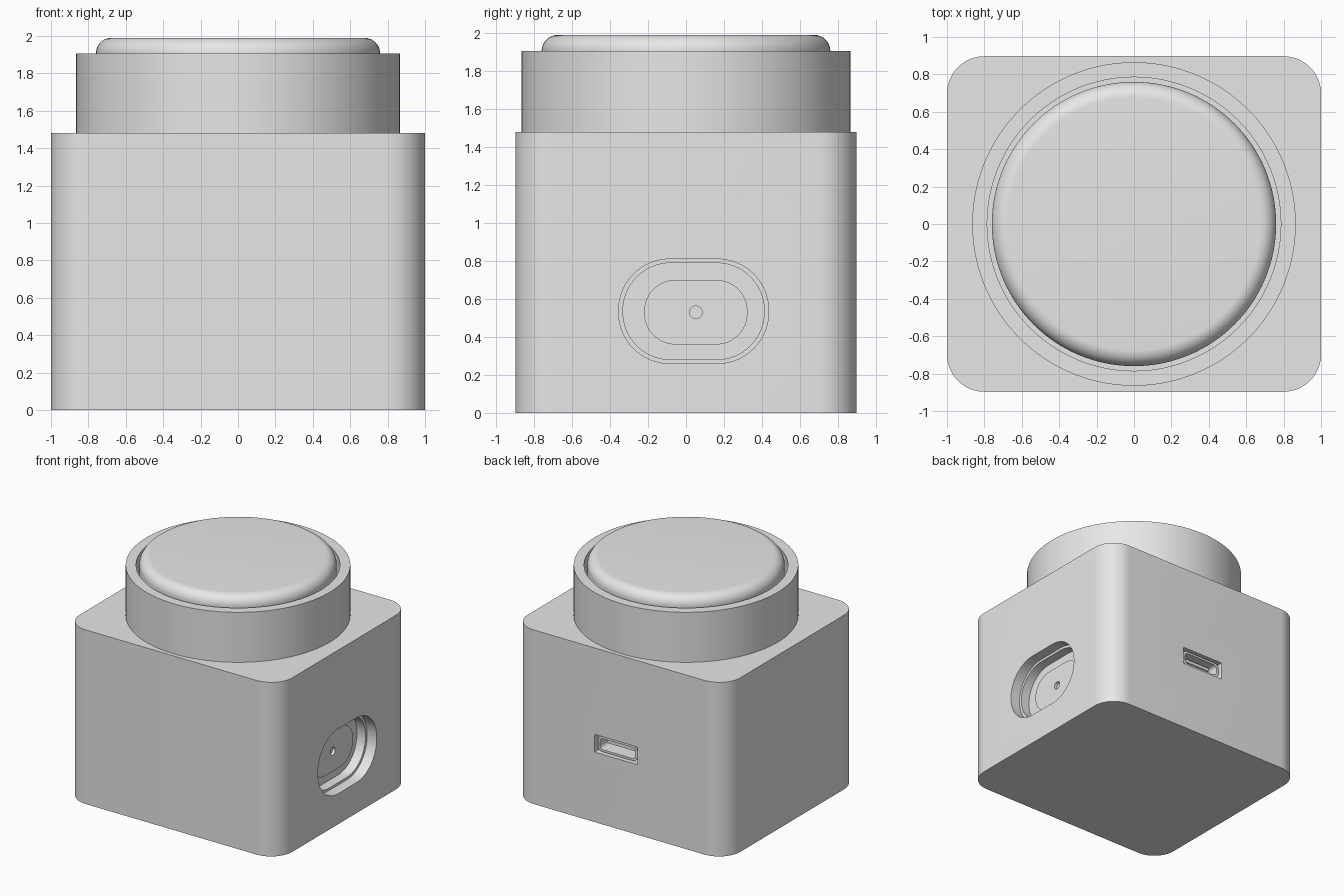
import bpy, bmesh, math
from mathutils import Vector

cube = bpy.data.objects.get("Cube")
if cube:
    bpy.data.objects.remove(cube, do_unlink=True)

grey = bpy.data.materials.new("light_grey")
grey.use_nodes = True
grey.diffuse_color = (0.8, 0.8, 0.8, 1)
grey.node_tree.nodes["Principled BSDF"].inputs["Base Color"].default_value = (0.8, 0.8, 0.8, 1)

# How an outline (u, v) and a depth w map to space for each extrusion axis
AXES = {
    "x": lambda u, v, w: Vector((w, u, v)),
    "y": lambda u, v, w: Vector((u, w, v)),
    "z": lambda u, v, w: Vector((u, v, w)),
}


def make_object(name, bm):
    bmesh.ops.recalc_face_normals(bm, faces=bm.faces)
    mesh = bpy.data.meshes.new(name)
    bm.to_mesh(mesh)
    bm.free()
    mesh.materials.append(grey)
    obj = bpy.data.objects.new(name, mesh)
    bpy.context.collection.objects.link(obj)
    return obj


def rounded_outline(cu, cv, hu, hv, r, seg=16):
    points = []
    for k, (su, sv) in enumerate([(1, 1), (-1, 1), (-1, -1), (1, -1)]):
        for i in range(seg + 1):
            a = (k + i / seg) * math.pi / 2
            points.append((cu + su * (hu - r) + r * math.cos(a),
                           cv + sv * (hv - r) + r * math.sin(a)))
    return points


def prism(name, axis, outline, low, high):
    bm = bmesh.new()
    place = AXES[axis]
    face = bm.faces.new([bm.verts.new(place(u, v, low)) for u, v in outline])
    ext = bmesh.ops.extrude_face_region(bm, geom=[face], use_keep_orig=True)
    verts = [g for g in ext["geom"] if isinstance(g, bmesh.types.BMVert)]
    bmesh.ops.translate(bm, verts=verts, vec=place(0, 0, high - low))
    return make_object(name, bm)


def lathe(name, profile, steps=128):
    bm = bmesh.new()
    verts = [bm.verts.new((r, 0, z)) for r, z in profile]
    edges = [bm.edges.new(pair) for pair in zip(verts, verts[1:])]
    bmesh.ops.spin(bm, geom=verts + edges, axis=(0, 0, 1), cent=(0, 0, 0),
                   angle=2 * math.pi, steps=steps)
    bmesh.ops.remove_doubles(bm, verts=bm.verts, dist=0.0001)
    return make_object(name, bm)


def cut(target, cutter):
    mod = target.modifiers.new("cut", "BOOLEAN")
    mod.operation = "DIFFERENCE"
    mod.solver = "EXACT"
    mod.object = cutter
    bpy.context.view_layer.objects.active = target
    bpy.ops.object.modifier_apply(modifier=mod.name)
    bpy.data.objects.remove(cutter, do_unlink=True)


# Body: rounded box with a stepped side recess and a rear socket pocket
BY, BZ = 0.04, 0.535
body = prism("body", "z", rounded_outline(0, 0, 1, 0.897, 0.2), 0, 1.48)
cut(body, prism("recess_cutter", "x", rounded_outline(BY, BZ, 0.395, 0.275, 0.27), 0.91, 1.1))
cut(body, prism("step_cutter", "x", rounded_outline(BY, BZ, 0.372, 0.254, 0.25), 0.83, 1.05))
SX, SZ = 0.03, 0.67
cut(body, prism("pocket_cutter", "y", rounded_outline(SX, SZ, 0.2, 0.075, 0.005, 2), 0.68, 1))

# Side button with a small pin hole
button = prism("side_button", "x", rounded_outline(0.052, 0.53, 0.272, 0.17, 0.165), 0.8, 0.855)
cut(button, prism("pin_cutter", "x", rounded_outline(0.052, 0.53, 0.033, 0.033, 0.0329, 8), 0.815, 0.9))

# Rear socket: metal shell with a tongue inside
shell = prism("socket_shell", "y", rounded_outline(SX, SZ, 0.185, 0.065, 0.04, 8), 0.66, 0.875)
cut(shell, prism("shell_cutter", "y", rounded_outline(SX, SZ, 0.165, 0.047, 0.03, 8), 0.7, 1))
tongue = prism("socket_tongue", "y", rounded_outline(SX, SZ + 0.01, 0.125, 0.014, 0.006, 4), 0.69, 0.83)

# Collar around the top
collar = lathe("top_collar", [(0.865, 1.47), (0.865, 1.905), (0.785, 1.905),
                              (0.785, 1.47), (0.865, 1.47)])

# Large push cap with a rounded rim
F = 0.085
rim = [(0.76 - F + F * math.cos(i * math.pi / 24), 1.905 + F * math.sin(i * math.pi / 24))
       for i in range(13)]
cap = lathe("push_cap", [(0, 1.47), (0.76, 1.47)] + rim + [(0, 1.99)])

# Smooth the curves, keep the edges sharp
bpy.ops.object.select_all(action="DESELECT")
for obj in (body, button, shell, tongue, collar, cap):
    obj.select_set(True)
bpy.context.view_layer.objects.active = body
bpy.ops.object.shade_smooth_by_angle(angle=math.radians(30))
